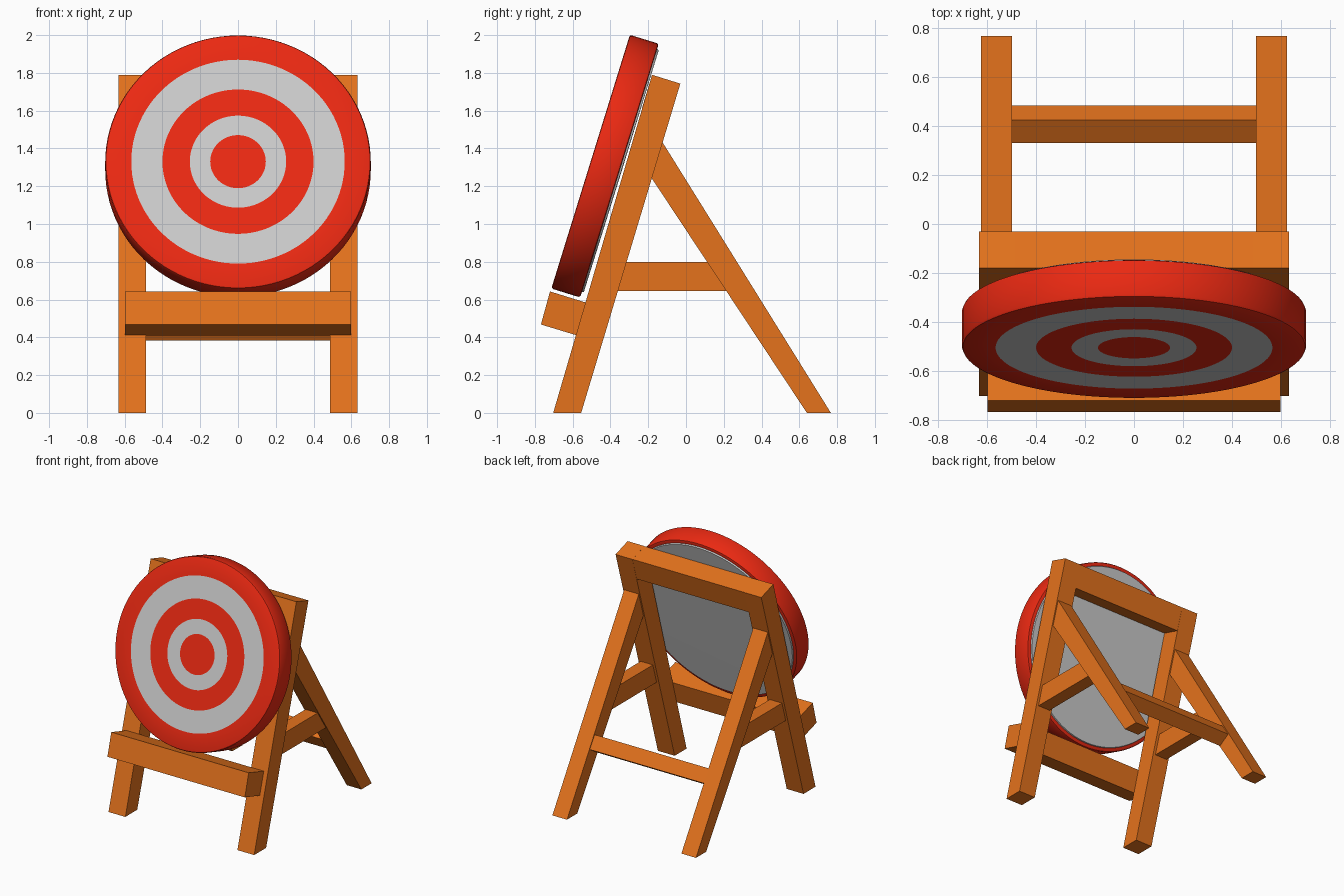
import bpy, bmesh, math

if "Cube" in bpy.data.objects:
    bpy.data.objects.remove(bpy.data.objects["Cube"])


def material(name, color):
    m = bpy.data.materials.new(name)
    m.diffuse_color = (*color, 1)
    m.use_nodes = True
    m.node_tree.nodes["Principled BSDF"].inputs["Base Color"].default_value = m.diffuse_color
    return m


WOOD = material("orange_wood", (0.78, 0.17, 0.012))
RED = material("red_paint", (0.83, 0.022, 0.006))


def finish(name, bm, mat):
    bmesh.ops.recalc_face_normals(bm, faces=bm.faces)
    me = bpy.data.meshes.new(name)
    bm.to_mesh(me)
    bm.free()
    ob = bpy.data.objects.new(name, me)
    bpy.context.collection.objects.link(ob)
    if mat:
        me.materials.append(mat)
    return ob


def beam(name, profile, x0, x1, mirror=False):
    """Extrude a (y, z) side profile from x0 to x1."""
    bm = bmesh.new()
    face = bm.faces.new([bm.verts.new((x0, y, z)) for y, z in profile])
    ext = bmesh.ops.extrude_face_region(bm, geom=[face])
    verts = [g for g in ext["geom"] if isinstance(g, bmesh.types.BMVert)]
    bmesh.ops.translate(bm, verts=verts, vec=(x1 - x0, 0, 0))
    ob = finish(name, bm, WOOD)
    if mirror:
        ob.modifiers.new("Mirror", 'MIRROR')
    return ob


TILT = math.radians(17.2)
SEGMENTS = 96


def lathe(name, profile, mat=None):
    """Spin (radius, depth) points around the tilted target axis; depth runs backwards."""
    bm = bmesh.new()
    vs = [bm.verts.new((r, 0, h)) for r, h in profile]
    es = [bm.edges.new(p) for p in zip(vs, vs[1:])]
    bmesh.ops.spin(bm, geom=vs + es, cent=(0, 0, 0), axis=(0, 0, 1),
                   angle=math.tau, steps=SEGMENTS, use_duplicate=False)
    bmesh.ops.remove_doubles(bm, verts=bm.verts, dist=1e-4)
    ob = finish(name, bm, mat)
    # a flat annulus must face the front
    if all(h == profile[0][1] for r, h in profile) and ob.data.polygons[0].normal.z > 0:
        ob.data.flip_normals()
    ob.location = (0, -0.505, 1.33)
    ob.rotation_euler = (-math.pi / 2 - TILT, 0, 0)
    bpy.context.view_layer.objects.active = ob
    ob.select_set(True)
    bpy.ops.object.shade_smooth_by_angle(angle=math.radians(40))
    ob.select_set(False)
    return ob


# Frame: legs on both sides
beam("front_leg", [(-0.703, 0), (-0.555, 0), (-0.03, 1.743), (-0.18, 1.79)],
     0.487, 0.633, True)
beam("back_leg", [(0.64, 0), (0.767, 0), (-0.127, 1.437), (-0.185, 1.42), (-0.2, 1.27), (-0.18, 1.24)],
     0.497, 0.624, True)
beam("side_brace", [(-0.38, 0.645), (0.25, 0.645), (0.15, 0.8), (-0.33, 0.8)],
     0.508, 0.614, True)

# Cross bars
beam("top_bar", [(-0.18, 1.789), (-0.031, 1.743), (-0.084, 1.568), (-0.233, 1.613)],
     -0.5, 0.5)
beam("back_cross_bar", [(0.424, 0.537), (0.484, 0.443), (0.391, 0.384), (0.331, 0.478)],
     -0.51, 0.51)
beam("target_shelf", [(-0.72, 0.643), (-0.53, 0.584), (-0.58, 0.411), (-0.768, 0.468)],
     -0.597, 0.597)

# Round target: rim, coloured rings and back panel
lathe("target_rim", [(0.565, 0), (0.692, 0), (0.699, 0.003), (0.703, 0.012),
                     (0.703, 0.148), (0.699, 0.157), (0.692, 0.16), (0.66, 0.16)], RED)
for name, inner, outer, mat in [("outer_white_ring", 0.40, 0.565, None),
                                ("middle_red_ring", 0.255, 0.40, RED),
                                ("inner_white_ring", 0.147, 0.255, None),
                                ("bullseye", 0, 0.147, RED)]:
    lathe(name, [(inner, 0), (outer, 0)], mat)
lathe("target_back", [(0.675, 0.158), (0.67, 0.17), (0, 0.172)])
